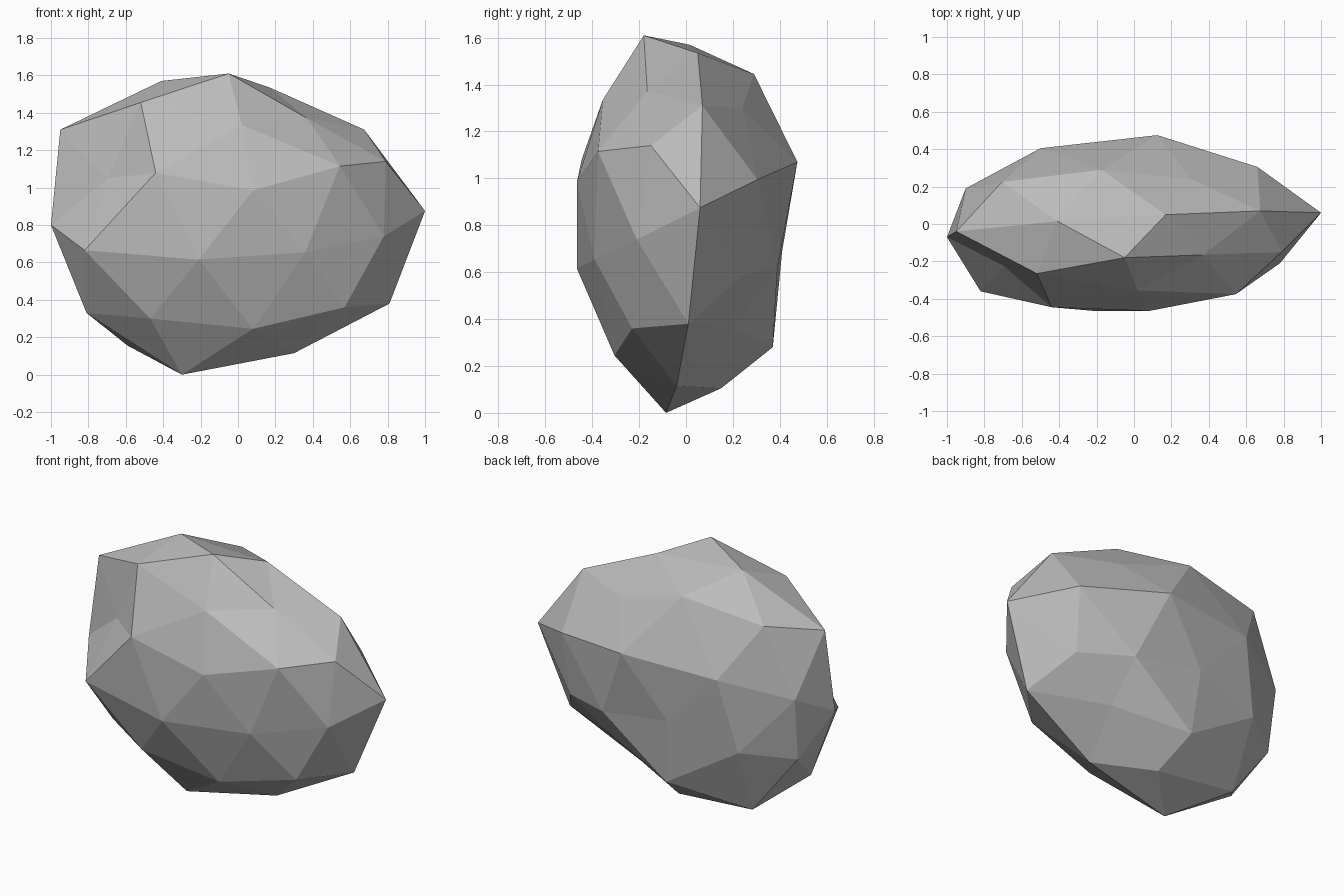
import bpy
import bmesh
from mathutils import Vector

# Remove the default cube
default_cube = bpy.data.objects.get("Cube")
if default_cube:
    bpy.data.objects.remove(default_cube, do_unlink=True)


def flat_material(name, colour):
    material = bpy.data.materials.new(name)
    material.use_nodes = True
    material.diffuse_color = colour
    shader = next(n for n in material.node_tree.nodes if n.type == "BSDF_PRINCIPLED")
    shader.inputs["Base Color"].default_value = colour
    return material


# Corners of the boulder, grouped by the side they shape
crown = [(-.05, -.18, 1.61), (-.41, .015, 1.57), (-.95, -.04, 1.31),
         (-.52, -.265, 1.455), (.37, -.165, 1.37), (.675, .07, 1.31),
         (.17, .05, 1.535), (-.175, .29, 1.445), (.305, .24, 1.3),
         (-.705, .225, 1.37)]
front_face = [(-.44, -.445, 1.08), (-.21, -.465, .615), (.08, -.465, .985),
              (.02, -.355, 1.335), (.545, -.375, 1.115), (.36, -.39, .655),
              (-.82, -.36, .665), (-.695, -.225, 1.05)]
back_face = [(.125, .475, 1.07), (.66, .305, .995), (-.5, .405, 1.04),
             (-.605, .34, .58), (-.155, .41, .69), (-.12, .37, .28),
             (.315, .39, .62), (.34, .21, .365)]
ends = [(-1, -.07, .8), (-.9, .19, .937), (-.885, .14, .54),
        (1, .06, .875), (.79, -.15, 1.14), (.78, -.21, .74),
        (.64, .25, .59), (.81, .01, .38)]
base = [(-.3, -.085, 0), (-.81, -.1, .33), (-.47, -.295, .3),
        (.08, -.305, .245), (.57, -.23, .36), (.3, -.04, .115),
        (-.59, .175, .155), (-.055, .15, .105)]

centre = Vector((0, 0, .82))
radii = Vector((1, .46, .8))


def to_unit_sphere(point):
    offset = point - centre
    return Vector(o / r for o, r in zip(offset, radii)).normalized()


def build_boulder(name, corners, material):
    # Skin the corners on a unit sphere, so small dents keep their facets
    bm = bmesh.new()
    targets = {}
    for corner in corners:
        point = Vector(corner)
        targets[bm.verts.new(to_unit_sphere(point))] = point
    bmesh.ops.convex_hull(bm, input=list(bm.verts))
    # Push every corner out to its place on the boulder
    for vert, point in targets.items():
        vert.co = point
    bmesh.ops.recalc_face_normals(bm, faces=list(bm.faces))
    for face in bm.faces:
        face.smooth = False
    mesh = bpy.data.meshes.new(name)
    bm.to_mesh(mesh)
    bm.free()
    mesh.materials.append(material)
    boulder = bpy.data.objects.new(name, mesh)
    bpy.context.collection.objects.link(boulder)
    return boulder


stone_grey = flat_material("stone_grey", (.5, .5, .5, 1))
build_boulder("boulder", crown + front_face + back_face + ends + base, stone_grey)
